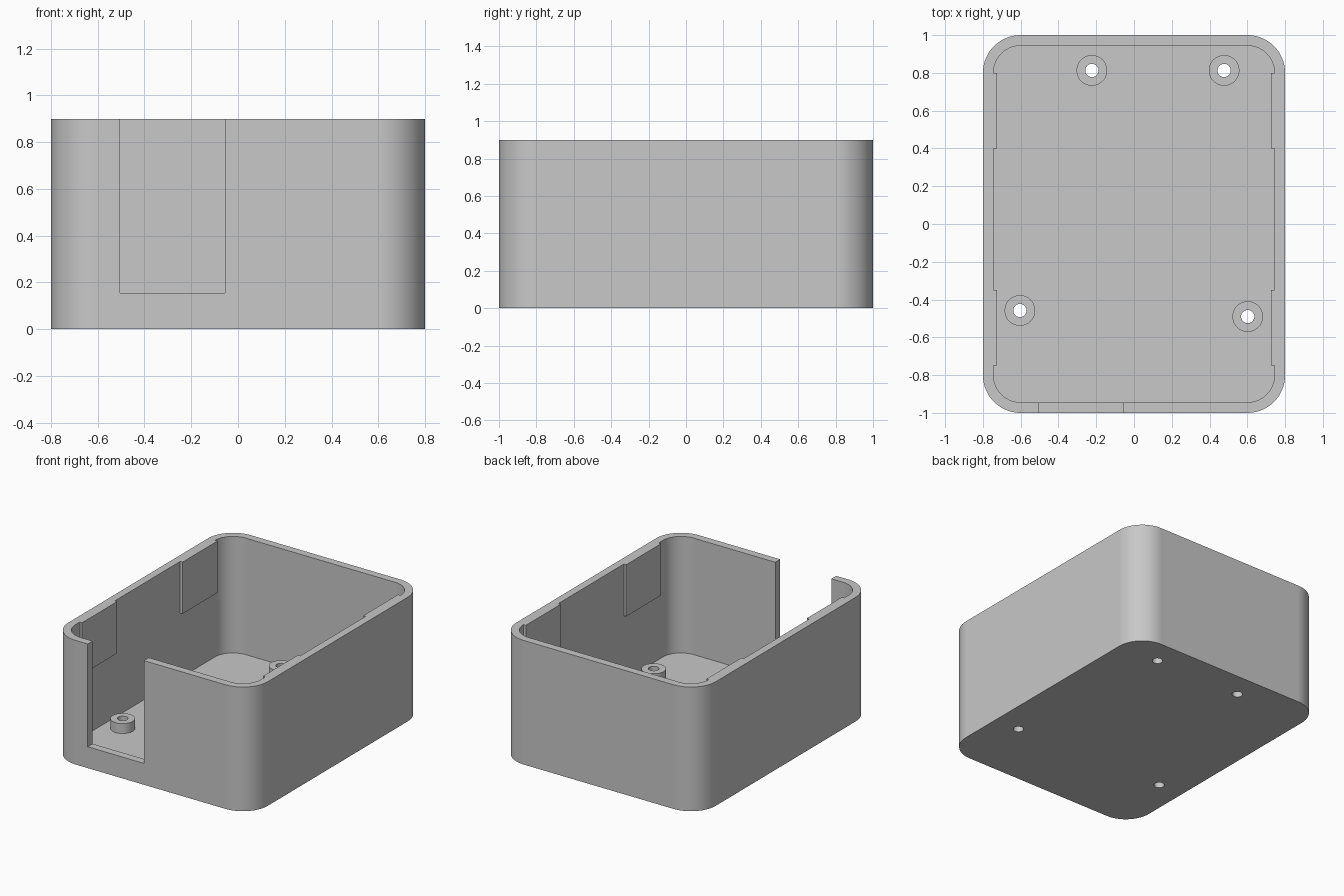
import bpy, bmesh, math

if "Cube" in bpy.data.objects:
    bpy.data.objects.remove(bpy.data.objects["Cube"])

W, D, H = 0.8, 1.0, 0.9          # half width, half depth, height
WALL, FLOOR, R = 0.056, 0.055, 0.2
BOSS_R, HOLE_R, BOSS_TOP = 0.081, 0.035, 0.127
BOSSES = [(-0.223, 0.813), (0.477, 0.813), (-0.604, -0.458), (0.602, -0.49)]

grey = bpy.data.materials.new("light grey plastic")
grey.diffuse_color = (0.58, 0.58, 0.58, 1)
grey.use_nodes = True
grey.node_tree.nodes["Principled BSDF"].inputs["Base Color"].default_value = grey.diffuse_color


def make_object(name, bm):
    bmesh.ops.recalc_face_normals(bm, faces=bm.faces)
    mesh = bpy.data.meshes.new(name)
    bm.to_mesh(mesh)
    bm.free()
    mesh.materials.append(grey)
    ob = bpy.data.objects.new(name, mesh)
    bpy.context.collection.objects.link(ob)
    return ob


def prism(name, outline, z0, z1):
    bm = bmesh.new()
    face = bm.faces.new([bm.verts.new((x, y, z0)) for x, y in outline])
    top = bmesh.ops.extrude_face_region(bm, geom=[face])["geom"]
    verts = [v for v in top if isinstance(v, bmesh.types.BMVert)]
    bmesh.ops.translate(bm, vec=(0, 0, z1 - z0), verts=verts)
    return make_object(name, bm)


def circle(cx, cy, r, n=48):
    return [(cx + r * math.cos(math.tau * i / n), cy + r * math.sin(math.tau * i / n))
            for i in range(n)]


def rounded_rect(hx, hy, r, n=20):
    pts = []
    for q, (sx, sy) in enumerate([(1, 1), (-1, 1), (-1, -1), (1, -1)]):
        for i in range(n + 1):
            a = math.pi / 2 * (q + i / n)
            pts.append((sx * (hx - r) + r * math.cos(a), sy * (hy - r) + r * math.sin(a)))
    return pts


def rect(x0, x1, y0, y1):
    return [(x0, y0), (x1, y0), (x1, y1), (x0, y1)]


def subtract(ob, cutter):
    mod = ob.modifiers.new("cut", "BOOLEAN")
    mod.operation, mod.solver, mod.object = "DIFFERENCE", "EXACT", cutter
    bpy.context.view_layer.objects.active = ob
    bpy.ops.object.modifier_apply(modifier=mod.name)
    bpy.data.objects.remove(cutter)


# Cavity cutter, notched where the four raised wall pads stay behind
cavity = prism("cavity_cutter", rounded_rect(W - WALL, D - WALL, R - WALL), FLOOR, 1.0)
for side in (-1, 1):
    for y0, y1 in ((0.4, 0.8), (-0.75, -0.35)):
        x0, x1 = sorted((side * 0.725, side * 0.79))
        subtract(cavity, prism("pad_cutter", rect(x0, x1, y0, y1), 0.525, 1.1))

# Tray body with cavity, front slot and screw holes
tray = prism("enclosure_tray", rounded_rect(W, D, R), 0, H)
subtract(tray, cavity)
subtract(tray, prism("slot_cutter", rect(-0.505, -0.055, -1.1, -0.9), 0.155, 1.1))
for x, y in BOSSES:
    subtract(tray, prism("hole_cutter", circle(x, y, HOLE_R), -0.1, 0.2))
parts = [tray]

# Hollow standoffs around the screw holes
for k, (x, y) in enumerate(BOSSES, 1):
    bm = bmesh.new()
    rings = [[bm.verts.new((px, py, z)) for px, py in circle(x, y, r)]
             for r, z in ((HOLE_R, FLOOR), (HOLE_R, BOSS_TOP), (BOSS_R, BOSS_TOP), (BOSS_R, FLOOR))]
    for a, b in zip(rings, rings[1:] + rings[:1]):
        for i in range(len(a)):
            j = (i + 1) % len(a)
            bm.faces.new((a[i], a[j], b[j], b[i]))
    parts.append(make_object(f"standoff_{k}", bm))

# Smooth rounded corners, crisp edges
bpy.ops.object.select_all(action="DESELECT")
for ob in parts:
    ob.select_set(True)
bpy.context.view_layer.objects.active = tray
bpy.ops.object.shade_smooth_by_angle(angle=math.radians(30))
for ob in parts:
    ob.modifiers.new("weighted normals", "WEIGHTED_NORMAL").keep_sharp = True
